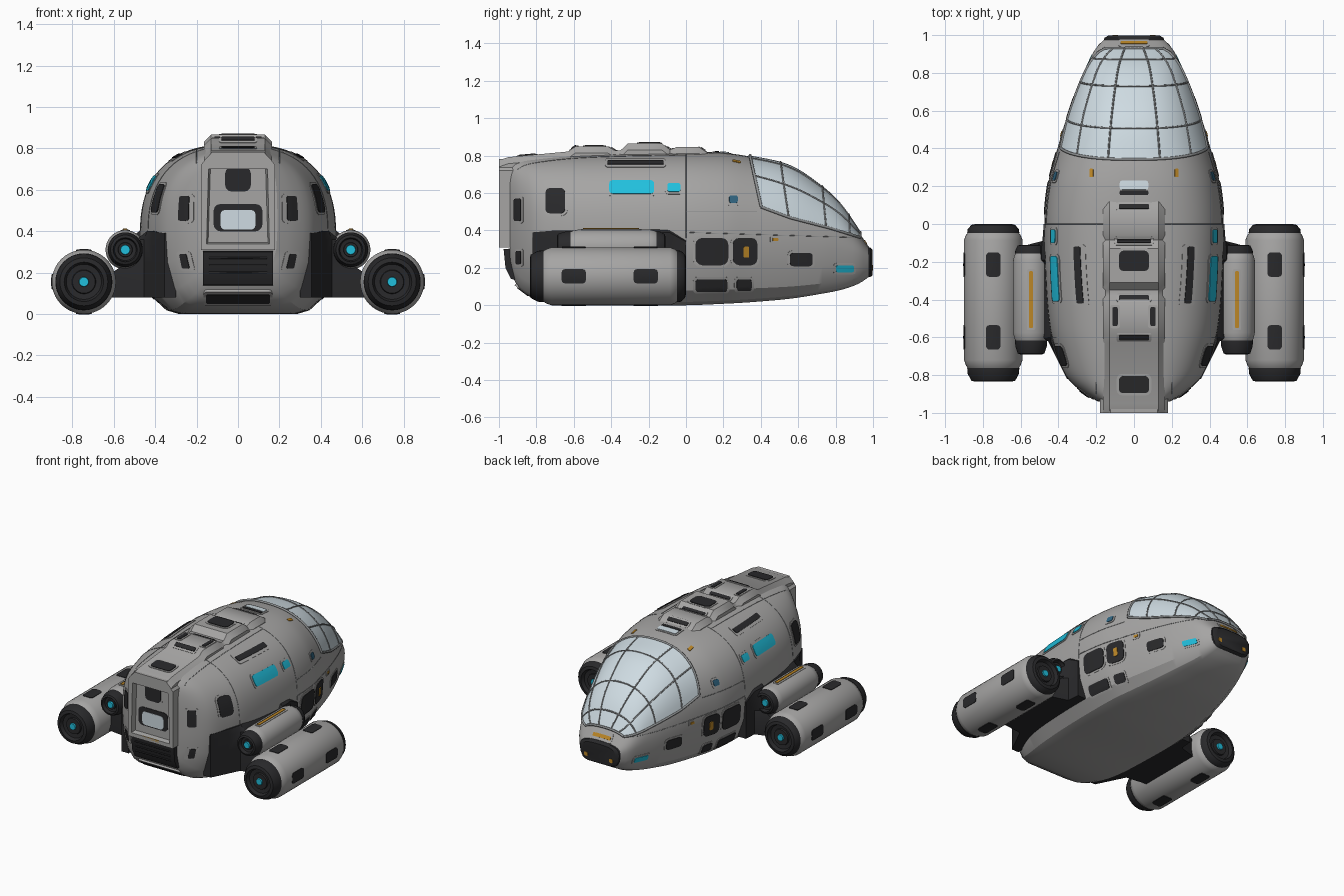
import bpy, bmesh, math
from mathutils import Vector as V

if "Cube" in bpy.data.objects:
    bpy.data.objects.remove(bpy.data.objects["Cube"])

def mat(name, r, g, b):
    m = bpy.data.materials.new(name)
    m.diffuse_color = (r, g, b, 1)
    m.use_nodes = True
    m.node_tree.nodes["Principled BSDF"].inputs["Base Color"].default_value = m.diffuse_color
    return m

HULL = mat("hull_grey", .38, .375, .37)
DARK = mat("vent_black", .022, .022, .024)
TRIM = mat("trim_grey", .27, .28, .285)
GLASS = mat("pale_glass", .62, .71, .76)
CYAN = mat("cyan_glow", .015, .52, .72)
AMBER = mat("amber_light", .5, .24, .02)
BLUE = mat("deep_blue", .03, .13, .22)

# Hull stations: y, half width, bottom z, widest z, top z, roundness
ST = [(-.94, .19, .19, .40, .785, 4), (-.90, .26, .10, .40, .79, 3.2), (-.82, .35, .04, .39, .795, 2.7),
      (-.70, .405, .01, .38, .805, 2.55), (-.55, .445, 0, .37, .812, 2.55), (-.30, .468, 0, .36, .818, 2.6),
      (0, .473, 0, .36, .82, 2.6), (.2, .455, .008, .35, .815, 2.5), (.34, .42, .016, .35, .795, 2.4),
      (.556, .358, .035, .33, .743, 2.3), (.716, .302, .06, .31, .64, 2.3), (.82, .258, .08, .30, .545, 2.3),
      (.90, .22, .105, .28, .43, 2.3), (.94, .195, .125, .26, .363, 2.6), (.975, .16, .15, .24, .31, 3)]
LOW = [(0, 1), (.4, .975), (.78, .87), (.95, .73), (1, .6)]     # depth fraction, width fraction

def lin(tab, t, k=1):
    t = min(max(t, tab[0][0]), tab[-1][0])
    for a, b in zip(tab, tab[1:]):
        if t <= b[0]:
            return a[k] + (b[k] - a[k]) * (t - a[0]) / (b[0] - a[0])

def station(y):
    """Smooth (Hermite) interpolation of the hull stations."""
    y = min(max(y, ST[0][0]), ST[-1][0])
    i = next(j for j in range(len(ST) - 1) if y <= ST[j + 1][0])
    a, b = ST[i], ST[i + 1]
    p, q = ST[max(i - 1, 0)], ST[min(i + 2, len(ST) - 1)]
    d = b[0] - a[0]
    t = (y - a[0]) / d
    out = []
    for k in range(1, 6):
        m0, m1 = (b[k] - p[k]) / (b[0] - p[0]) * d, (q[k] - a[k]) / (q[0] - a[0]) * d
        out.append((2*t**3 - 3*t*t + 1)*a[k] + (t**3 - 2*t*t + t)*m0 + (3*t*t - 2*t**3)*b[k] + (t**3 - t*t)*m1)
    return out

def dome(y, a):
    w, zb, zm, zt, n = station(y)
    c, s = math.cos(a), max(math.sin(a), 0)
    return V((math.copysign(w * abs(c)**(2 / n), c), y, zm + (zt - zm) * s**(2 / n)))

def section(y):
    w, zb, zm, zt, n = station(y)
    up = [dome(y, math.pi * i / 40) for i in range(41)]
    lo = [V((w * f, y, zm - (zm - zb) * d)) for d, f in LOW[1:]]
    return up + [V((-p.x, y, p.z)) for p in lo] + lo[::-1]

def select(ob):
    bpy.context.collection.objects.link(ob)
    bpy.ops.object.select_all(action='DESELECT')
    ob.select_set(True)
    bpy.context.view_layer.objects.active = ob

def finish(name, bm, m, angle=35):
    bmesh.ops.recalc_face_normals(bm, faces=bm.faces)
    me = bpy.data.meshes.new(name)
    bm.to_mesh(me)
    bm.free()
    me.materials.append(m)
    select(bpy.data.objects.new(name, me))
    bpy.ops.object.shade_smooth_by_angle(angle=math.radians(angle))

def loft(name, rings, m, closed=True, angle=35):
    bm = bmesh.new()
    vs = [[bm.verts.new(p) for p in r] for r in rings]
    n = len(vs[0])
    for a, b in zip(vs, vs[1:]):
        for i in range(n if closed else n - 1):
            bm.faces.new((a[i], a[(i + 1) % n], b[(i + 1) % n], b[i]))
    if closed:
        bm.faces.new(vs[0])
        bm.faces.new(vs[-1])
    finish(name, bm, m, angle)

def turned(name, cx, cz, prof, m):
    loft(name, [[(cx + r * math.cos(t * math.pi / 20), y, cz + r * math.sin(t * math.pi / 20))
                 for t in range(40)] for y, r in prof], m)

def lines(name, paths, r, m):
    cu = bpy.data.curves.new(name, 'CURVE')
    cu.dimensions, cu.bevel_depth, cu.bevel_resolution = '3D', r, 1
    for path in paths:
        s = cu.splines.new('POLY')
        s.points.add(len(path) - 1)
        for p, q in zip(s.points, path):
            p.co = (*q, 1)
    cu.materials.append(m)
    select(bpy.data.objects.new(name, cu))
    bpy.ops.object.convert(target='MESH')

def plate(name, surf, u, v, hu, hv, m, h=.007, frame=True):
    """Rounded plate hugging a surface; surf(u, v) gives a point and an inner reference point."""
    if frame:
        plate(name + "_frame", surf, u, v, hu + .012, hv + .012, HULL, .003, False)
    r = min(hu, hv) * .5
    base = [(sx * (hu - r) + r * math.cos(a0 + k * math.pi / 6), sy * (hv - r) + r * math.sin(a0 + k * math.pi / 6))
            for sx, sy, a0 in ((1, 1, 0), (-1, 1, math.pi/2), (-1, -1, math.pi), (1, -1, math.pi*1.5)) for k in range(4)]
    pts = []
    for a, b in zip(base, base[1:] + base[:1]):
        n = max(1, int(math.dist(a, b) / .03))
        pts += [(a[0] + (b[0]-a[0])*i/n, a[1] + (b[1]-a[1])*i/n) for i in range(n)]
    def at(du, dv, off):
        p, c = surf(u + du, v + dv)
        e = .004
        n = (surf(u+du+e, v+dv)[0] - surf(u+du-e, v+dv)[0]).cross(surf(u+du, v+dv+e)[0] - surf(u+du, v+dv-e)[0]).normalized()
        return p + n * (off if n.dot(p - c) > 0 else -off)
    bm = bmesh.new()
    rings = [[bm.verts.new(at(x * s, y * s, o)) for x, y in pts] for s, o in ((1, -.01), (1, h), (.6, h), (.25, h))]
    mid = bm.verts.new(at(0, 0, h))
    k = len(pts)
    for i in range(k):
        j = (i + 1) % k
        for a, b in zip(rings, rings[1:]):
            bm.faces.new((a[i], a[j], b[j], b[i]))
        bm.faces.new((rings[-1][i], rings[-1][j], mid))
    bm.faces.new(rings[0])
    finish(name, bm, m)

def hull_side(s):
    def f(y, z):
        w, zb, zm, zt, n = station(y)
        x = w * max(1 - ((z - zm) / (zt - zm))**n, 0)**(1 / n) if z > zm else w * lin(LOW, (zm - z) / (zm - zb))
        return V((s * x, y, z)), V((0, y, .35))
    return f

def hull_top(x, y):
    w, zb, zm, zt, n = station(y)
    return V((x, y, zm + (zt - zm) * (1 - abs(x / w)**n)**(1 / n))), V((x, y, 0))

def tube(cx, cz, r):
    return lambda y, a: (V((cx + r * math.cos(a / r), y, cz + r * math.sin(a / r))), V((cx, y, cz)))

def flat(y0, d=1):
    return lambda x, z: (V((x, y0, z)), V((x, y0 + d, z)))

# Hull and dark nose grille
loft("hull", [section(-.94 + 1.915 * i / 70) for i in range(71)], HULL, angle=25)
def nose(y, k):
    return [V((p.x * k, y, .215 + (p.z - .215) * k)) for p in section(.975)]
loft("nose_grille", [nose(.968, 1.01), nose(.985, .98), nose(.998, .85)], DARK)
plate("nose_light", hull_top, 0, .957, .07, .007, AMBER, .006)

# Canopy glass and ribs
SILL = [(.34, .545), (.406, .52), (.556, .465), (.77, .41), (.925, .362)]
def canopy(u, v, off=.006):
    yb = .34 + .06 * u * u
    y = yb + (.925 - yb) * v
    w, zb, zm, zt, n = station(y)
    a0 = math.asin(((lin(SILL, y) - zm) / (zt - zm))**(n / 2))
    p = dome(y, a0 + (math.pi - 2 * a0) * (u + 1) / 2)
    return p + (p - V((0, y - .2, .3))).normalized() * off
N = 24
loft("canopy_glass", [[canopy(-1 + 2 * i / N, j / N) for i in range(N + 1)] for j in range(N + 1)], GLASS, False)
lines("canopy_ribs", [[canopy(u, j / N, .006) for j in range(N + 1)] for u in (-.62, -.22, .22, .62)]
      + [[canopy(-1 + 2 * i / N, v, .006) for i in range(N + 1)] for v in (.28, .66, .9)], .005, TRIM)
lines("canopy_rim", [[canopy(u, j / N) for j in range(N + 1)] for u in (-1, 1)]
      + [[canopy(-1 + 2 * i / N, v) for i in range(N + 1)] for v in (0, 1)], .008, TRIM)

# Roof spine with three humps
ROOF = [(-1, .775), (-.95, .792), (-.63, .822), (-.59, .85), (-.42, .85), (-.38, .828), (-.35, .828), (-.31, .866),
        (-.13, .866), (-.085, .832), (-.05, .846), (.07, .846), (.12, .812)]
loft("roof_spine", [[(-.165, y, .7), (-.165, y, z - .035), (-.13, y, z), (.13, y, z), (.165, y, z - .035), (.165, y, .7)]
                    for y, z in ROOF], HULL)
def roof(x, y):
    return V((x, y, lin(ROOF, y))), V((x, y, 0))
for nm, x, y, hx, hy in (("front", 0, -.195, .08, .055), ("rear", 0, -.85, .08, .045), ("left", -.1, -.49, .014, .05),
                         ("right", .1, -.49, .014, .05), ("slot_a", 0, -.09, .09, .012), ("slot_b", 0, -.39, .08, .012),
                         ("slot_c", 0, -.6, .08, .012), ("slot_d", 0, .09, .08, .012)):
    plate("roof_vent_" + nm, roof, x, y, hx, hy, DARK)
plate("roof_window", hull_top, 0, .205, .075, .024, GLASS)
plate("roof_window_slot", hull_top, 0, .165, .075, .012, DARK)

# Rear doorway: frame with recessed door
bm = bmesh.new()
f = bm.faces.new([bm.verts.new((x, -.87, z)) for x, z in
                  ((-.18, .31), (.18, .31), (.18, .72), (.125, .782), (-.125, .782), (-.18, .72))])
r = bmesh.ops.extrude_face_region(bm, geom=[f])
bmesh.ops.translate(bm, verts=[v for v in r["geom"] if isinstance(v, bmesh.types.BMVert)], vec=(0, -.13, 0))
face = next(g for g in r["geom"] if isinstance(g, bmesh.types.BMFace))
bmesh.ops.inset_region(bm, faces=[face], thickness=.04)
bmesh.ops.inset_region(bm, faces=[face], thickness=.01, depth=-.035)
finish("door_frame", bm, HULL)
plate("door_vent", flat(-.965), 0, .65, .062, .058, DARK)
plate("door_window_surround", flat(-.965), 0, .465, .118, .066, DARK, .004, False)
plate("door_window", flat(-.965), 0, .455, .085, .048, GLASS, .007, False)
plate("door_light", flat(-.994), 0, .332, .065, .007, AMBER, .006, False)
loft("door_step", [[(x, -.85, .13), (x, -.935, .14), (x, -.965, .2), (x, -.975, .3), (x, -.85, .31)]
                   for x in (-.17, .17)], DARK)
lines("step_slats", [[(-.14, -.967 - .004 * i, .2 + .035 * i), (.14, -.967 - .004 * i, .2 + .035 * i)]
                     for i in range(3)], .005, DARK)
plate("rear_low_vent", lambda x, z: (V((x, -.823 - (z - .04) * 1.33, z)), V((x, 0, .5))), 0, .075, .155, .022, DARK)

# Side details: y0, y1, z0, z1
SIDE = [("long_window", -.41, -.17, .595, .665, CYAN), ("small_window", -.10, -.03, .605, .65, CYAN),
        ("sensor", .23, .275, .545, .585, BLUE), ("roof_slot", -.42, -.12, .75, .77, DARK),
        ("rear_vent", -.75, -.645, .49, .625, DARK), ("tail_vent", -.915, -.88, .45, .57, DARK),
        ("tail_low_vent", -.905, -.88, .22, .29, DARK), ("hatch_a", .05, .225, .215, .36, DARK),
        ("hatch_b", .25, .38, .215, .36, DARK), ("low_vent_a", .05, .22, .075, .14, DARK),
        ("low_vent_b", .27, .35, .08, .14, DARK), ("nose_vent", .555, .675, .21, .28, DARK),
        ("nose_lamp", .80, .895, .178, .213, CYAN), ("marker", .462, .492, .343, .36, AMBER)]
for s, side in ((1, "right"), (-1, "left")):
    hs = hull_side(s)
    for nm, y0, y1, z0, z1, m in SIDE:
        plate(f"{side}_{nm}", hs, (y0 + y1) / 2, (z0 + z1) / 2, (y1 - y0) / 2, (z1 - z0) / 2, m)
    plate(side + "_hatch_light", hs, .32, .285, .015, .03, AMBER, .011, False)
    plate(side + "_roof_marker", hull_top, s * .225, .27, .01, .022, AMBER, .004, False)
    plate(side + "_nose_spot", flat(.994, -1), s * .1, .2, .014, .014, AMBER, .006, False)
    lines(side + "_waist_seam", [[hs(y / 50, .39 - .03 * y / 50)[0] for y in range(0, 46)],
                                 [hs(y / 50, .5)[0] for y in range(0, 20)]], .002, TRIM)

    # Dark pylon fairing joining hull and pods
    prof = [(.3, .08), (.62, .08), (.64, .18), (.53, .25), (.49, .39), (.44, .43), (.3, .43)]
    loft(side + "_pylon", [[(s * min(x, lim), y, z - dz * (z > .3)) for x, z in prof]
                           for y, lim, dz in ((-.82, .355, .04), (-.70, .415, .03), (-.62, .455, .03), (-.6, .7, .03),
                                              (-.21, .7, .03), (-.19, .7, 0), (-.13, .7, 0), (-.09, .485, 0),
                                              (0, .478, .05))], DARK)

    # Large and small engine pods
    for nm, cx, cz, R, y0, y1 in (("large", .745, .155, .155, -.835, 0), ("small", .545, .31, .095, -.69, -.11)):
        cx *= s
        k = R / .155
        turned(f"{side}_{nm}_pod", cx, cz, [(y0 + .07, R * .86), (y0 + .085, R * .93), (y0 + .115, R), (y1 - .085, R),
                                            (y1 - .06, R * .94), (y1 - .045, R * .86)], HULL)
        for end, y, d, L in (("rear", y0, 1, .072), ("front", y1, -1, .047)):
            turned(f"{side}_{nm}_{end}_cap", cx, cz, [(y + d * .03, .05 * k), (y + d * .025, .085 * k), (y, .095 * k),
                   (y + d * .005, .116 * k), (y + d * L * .6, .136 * k), (y + d * L, .138 * k)], DARK)
            turned(f"{side}_{nm}_{end}_ring", cx, cz, [(y + d * .035, .06 * k), (y + d * .018, .055 * k)], DARK)
            turned(f"{side}_{nm}_{end}_glow", cx, cz, [(y + d * .035, .027), (y + d * .008, .022)], CYAN)
    big = tube(s * .745, .155, .155)
    for i, y in enumerate((-.215, -.6)):
        for j, a in enumerate((math.pi / 2, 0 if s > 0 else math.pi, -math.pi / 2)):
            plate(f"{side}_pod_vent_{i}{j}", big, y, a * .155, .065, .038, DARK, .004, False)
    plate(side + "_pod_light", tube(s * .545, .31, .095), -.4, math.pi / 2 * .095, .15, .01, AMBER)

# Hull seams
lines("hull_seams", [section(y)[:41] for y in (0, -.6)] + [[hull_top(s * .2, -y / 30)[0] for y in range(28)] for s in (1, -1)],
      .002, TRIM)
